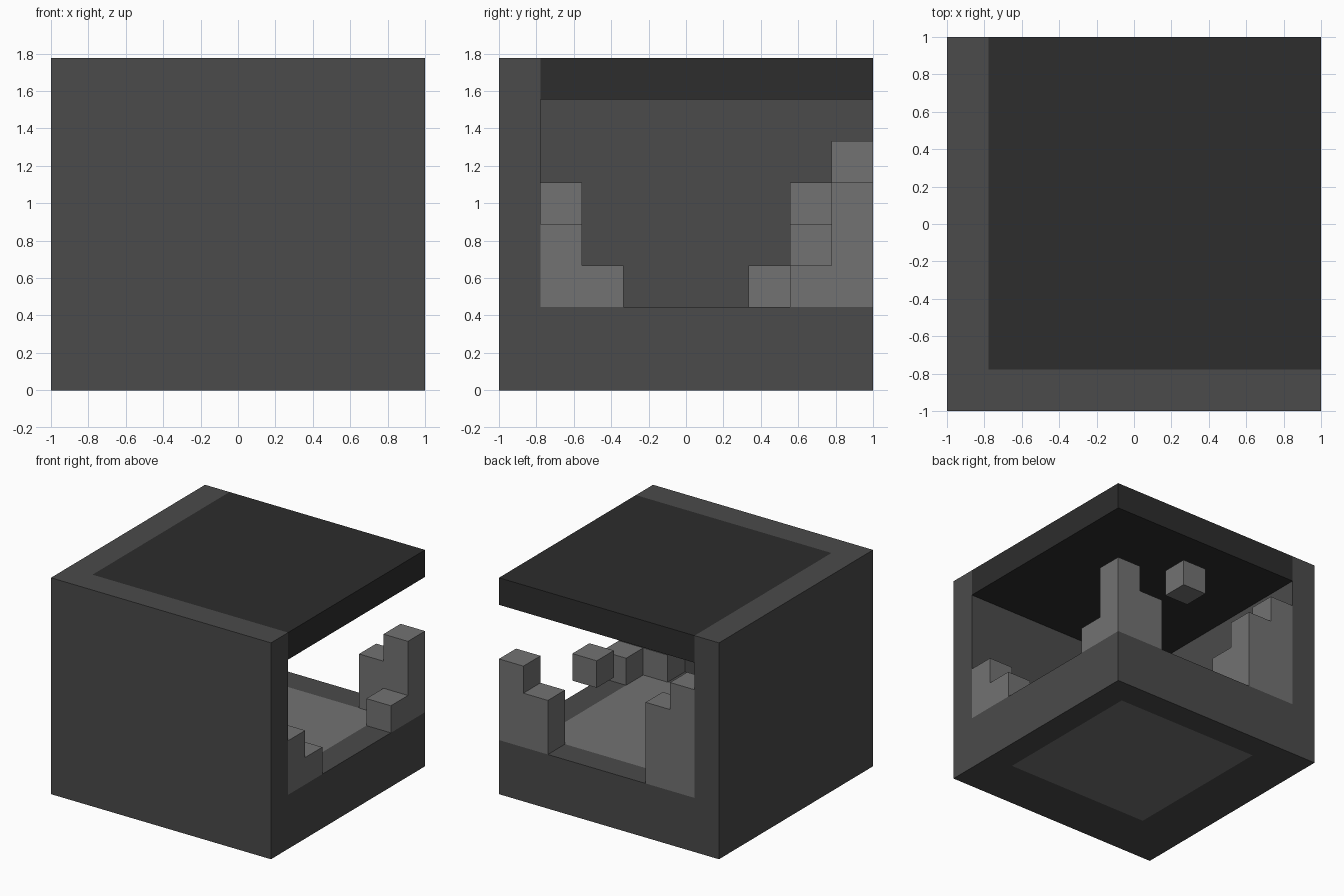
import bpy, bmesh, math

UNIT = 2 / 9          # edge of one building block
WIDE, HIGH = 9, 8     # room size in blocks

if "Cube" in bpy.data.objects:
    bpy.data.objects.remove(bpy.data.objects["Cube"])


def make_material(name, grey):
    mat = bpy.data.materials.new(name)
    mat.use_nodes = True
    colour = (grey, grey, grey, 1)
    mat.diffuse_color = colour
    bsdf = mat.node_tree.nodes["Principled BSDF"]
    bsdf.inputs["Base Color"].default_value = colour
    bsdf.inputs["Roughness"].default_value = 0.9
    return mat


def build_blocks(name, cells, mat, merge=True):
    """Outer skin of a set of block cells as one flat-shaded mesh."""
    cells = set(cells)
    bm = bmesh.new()
    for cell in cells:
        for axis in range(3):
            for side in (0, 1):
                beside = list(cell)
                beside[axis] += 2 * side - 1
                if tuple(beside) in cells:
                    continue
                quad = []
                for u, v in ((0, 0), (1, 0), (1, 1), (0, 1)):
                    p = list(cell)
                    p[axis] += side
                    p[(axis + 1) % 3] += u
                    p[(axis + 2) % 3] += v
                    quad.append(bm.verts.new((p[0] * UNIT - 1, p[1] * UNIT - 1, p[2] * UNIT)))
                bm.faces.new(quad if side else quad[::-1])
    bmesh.ops.remove_doubles(bm, verts=bm.verts, dist=0.001)
    if merge:
        bmesh.ops.dissolve_limit(bm, angle_limit=math.radians(1),
                                 verts=bm.verts, edges=bm.edges)
    mesh = bpy.data.meshes.new(name)
    bm.to_mesh(mesh)
    bm.free()
    mesh.materials.append(mat)
    obj = bpy.data.objects.new(name, mesh)
    bpy.context.collection.objects.link(obj)
    return obj


def box(xs, ys, zs):
    return {(x, y, z) for x in range(*xs) for y in range(*ys) for z in range(*zs)}


def stack(heights):
    """Columns standing on the floor: {(x, y): top}."""
    return {(x, y, z) for (x, y), top in heights.items() for z in range(2, top)}


wall_grey = make_material("wall dark grey", 0.069)
roof_grey = make_material("roof charcoal", 0.026)
stone_grey = make_material("stone light grey", 0.17)

# Floor inlay running through the slab, and the roof slab
inlay = box((2, 8), (2, 8), (0, 2))
roof = box((1, WIDE), (1, WIDE), (HIGH - 1, HIGH))
build_blocks("floor_inlay", inlay, stone_grey)
build_blocks("roof", roof, roof_grey)

# Shell: floor slab, front wall and one side wall
floor = box((0, WIDE), (0, WIDE), (0, 2))
front_wall = box((0, WIDE), (0, 1), (0, HIGH))
side_wall = box((0, 1), (0, WIDE), (0, HIGH))
build_blocks("shell", (floor | front_wall | side_wall) - inlay, wall_grey, merge=False)

# Stepped stone piles in the four corners
piles = {
    "back_left_pile": {(8, 8): 5, (7, 8): 4, (8, 7): 3},
    "front_left_pile": {(8, 1): 4, (8, 2): 3, (7, 1): 3},
    "back_right_pile": {(1, 8): 6, (2, 8): 5, (1, 7): 5, (2, 7): 4, (1, 6): 3},
    "front_right_pile": {(1, 1): 5, (2, 1): 3, (1, 2): 3},
}
for name, heights in piles.items():
    build_blocks(name, stack(heights), stone_grey)

# Single block floating at the open back
build_blocks("floating_block", [(5, 8, 5)], stone_grey)
